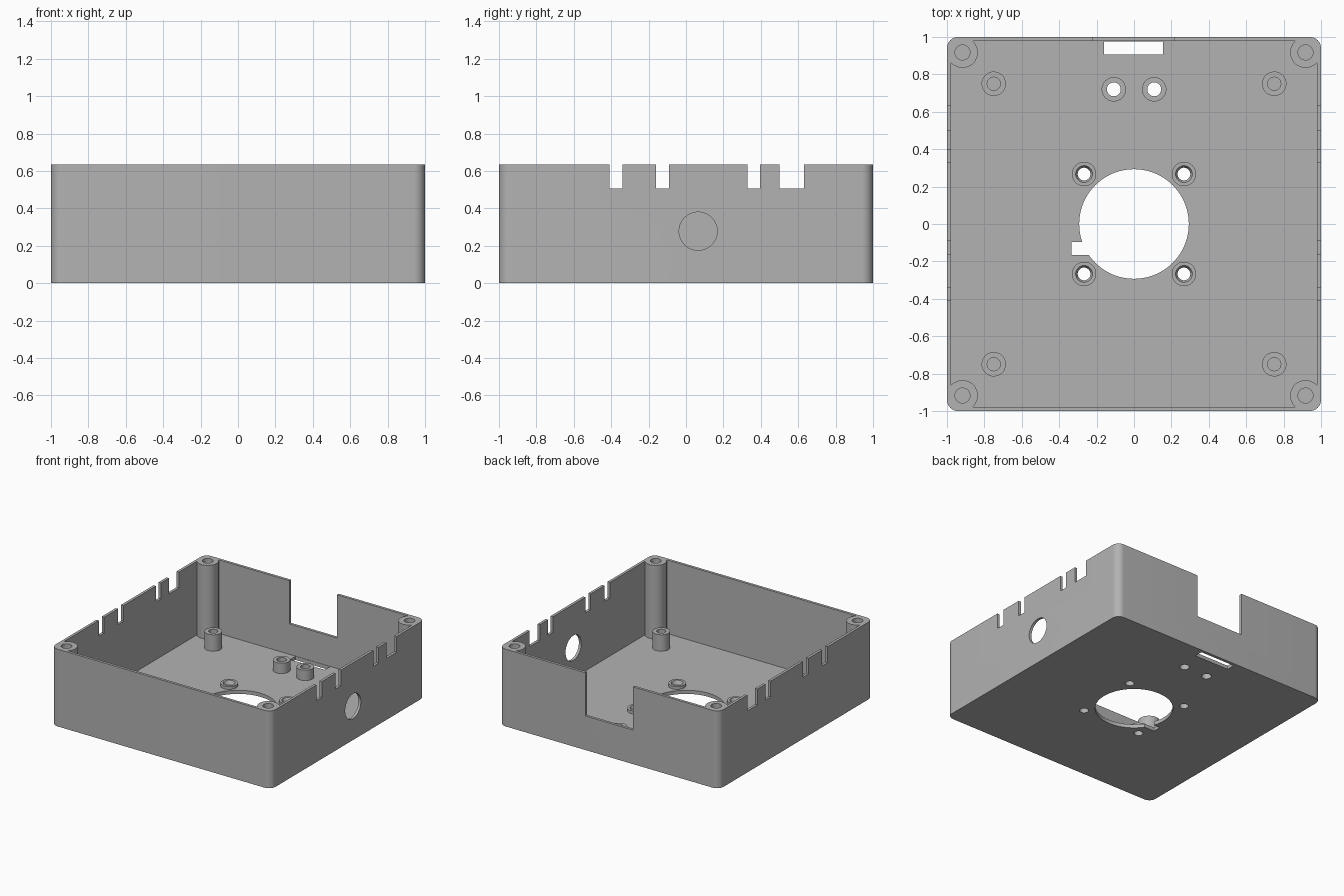
import bpy, bmesh, math

if "Cube" in bpy.data.objects:
    bpy.data.objects.remove(bpy.data.objects["Cube"])

HEIGHT, FLOOR, WALL = 0.635, 0.03, 0.022

plastic = bpy.data.materials.new("grey plastic")
plastic.use_nodes = True
GREY = (0.45, 0.45, 0.45, 1)
plastic.diffuse_color = GREY
plastic.node_tree.nodes["Principled BSDF"].inputs["Base Color"].default_value = GREY


def prism(name, outline, z0, z1):
    """Extrude a 2D outline from z0 to z1."""
    bm = bmesh.new()
    base = bm.faces.new([bm.verts.new((x, y, z0)) for x, y in outline])
    top = bmesh.ops.extrude_face_region(bm, geom=[base])["geom"]
    verts = [v for v in top if isinstance(v, bmesh.types.BMVert)]
    bmesh.ops.translate(bm, verts=verts, vec=(0, 0, z1 - z0))
    bmesh.ops.recalc_face_normals(bm, faces=bm.faces)
    mesh = bpy.data.meshes.new(name)
    bm.to_mesh(mesh)
    bm.free()
    mesh.materials.append(plastic)
    obj = bpy.data.objects.new(name, mesh)
    bpy.context.collection.objects.link(obj)
    return obj


def circle(x, y, r, n=48):
    return [(x + r * math.cos(2 * math.pi * i / n), y + r * math.sin(2 * math.pi * i / n))
            for i in range(n)]


def rounded_square(half, r, n=12):
    points = []
    for q, (sx, sy) in enumerate([(1, 1), (-1, 1), (-1, -1), (1, -1)]):
        for i in range(n + 1):
            a = math.pi / 2 * (q + i / n)
            points.append((sx * (half - r) + r * math.cos(a), sy * (half - r) + r * math.sin(a)))
    return points


def box(x0, x1, y0, y1, z0, z1):
    return prism("cutter", [(x0, y0), (x1, y0), (x1, y1), (x0, y1)], z0, z1)


def combine(target, tool, operation="DIFFERENCE"):
    mod = target.modifiers.new("combine", "BOOLEAN")
    mod.operation, mod.solver, mod.object = operation, "EXACT", tool
    bpy.context.view_layer.objects.active = target
    bpy.ops.object.modifier_apply(modifier=mod.name)
    bpy.data.objects.remove(tool)


def tube(name, x, y, z1, r, r_top, r_bottom, n=48):
    """Hollow boss standing on the floor, with an optionally tapered bore."""
    rings = [(r, FLOOR), (r, z1), (r_top, z1), (r_bottom, FLOOR)]
    bm = bmesh.new()
    loops = [[bm.verts.new((px, py, z)) for px, py in circle(x, y, rad, n)] for rad, z in rings]
    for k in range(4):
        a, b = loops[k], loops[(k + 1) % 4]
        for i in range(n):
            j = (i + 1) % n
            bm.faces.new((a[i], a[j], b[j], b[i]))
    bmesh.ops.recalc_face_normals(bm, faces=bm.faces)
    mesh = bpy.data.meshes.new(name)
    bm.to_mesh(mesh)
    bm.free()
    mesh.materials.append(plastic)
    obj = bpy.data.objects.new(name, mesh)
    bpy.context.collection.objects.link(obj)
    return obj


CORNERS = [(1, 1, "back_left"), (-1, 1, "back_right"), (-1, -1, "front_right"), (1, -1, "front_left")]

# Open box with thin walls
case = prism("case_shell", rounded_square(1, 0.06), 0, HEIGHT)
combine(case, prism("cutter", rounded_square(1 - WALL, 0.06 - WALL), FLOOR, HEIGHT + 0.1))

# Corner screw posts, flush with the rim, with blind holes
for sx, sy, _ in CORNERS:
    combine(case, prism("post", circle(sx * 0.917, sy * 0.917, 0.082), FLOOR / 2, HEIGHT), "UNION")
for sx, sy, _ in CORNERS:
    combine(case, prism("cutter", circle(sx * 0.917, sy * 0.917, 0.04), HEIGHT - 0.25, HEIGHT + 0.1))

# Rim slots through both side walls
for y0, y1 in [(-0.41, -0.34), (-0.16, -0.09), (0.33, 0.395), (0.5, 0.632)]:
    combine(case, box(-1.1, 1.1, y0, y1, 0.505, HEIGHT + 0.1))

# Back wall opening
combine(case, box(-0.218, 0.215, 0.95, 1.1, 0.28, HEIGHT + 0.1))

# Round side hole
side_hole = prism("cutter", circle(0, 0, 0.102, 64), -0.1, 0.1)
side_hole.rotation_euler = (0, math.pi / 2, 0)
side_hole.location = (1, 0.065, 0.278)
bpy.context.view_layer.update()
combine(case, side_hole)

# Floor openings: centre hole with key notch, rear slot and screw holes
combine(case, prism("cutter", circle(0, 0, 0.293, 96), -0.1, 0.1))
combine(case, box(-0.335, -0.2, -0.165, -0.097, -0.1, 0.1))
combine(case, box(-0.16, 0.155, 0.905, 0.975, -0.1, 0.1))
for sx, sy, _ in CORNERS:
    combine(case, prism("cutter", circle(sx * 0.267, sy * 0.267, 0.034), -0.1, 0.1))
for sx in (-1, 1):
    combine(case, prism("cutter", circle(sx * 0.108, 0.72, 0.037), -0.1, 0.1))

# Standoffs and bosses on the floor
parts = [case]
for sx, sy, place in CORNERS:
    parts.append(tube("standoff_" + place, sx * 0.75, sy * 0.75, 0.165, 0.065, 0.035, 0.035))
    parts.append(tube("centre_boss_" + place, sx * 0.267, sy * 0.267, 0.055, 0.065, 0.045, 0.034))
for sx, side in ((1, "left"), (-1, "right")):
    parts.append(tube("rear_standoff_" + side, sx * 0.108, 0.72, 0.115, 0.065, 0.037, 0.037))

# Smooth rounded surfaces, sharp edges
bpy.ops.object.select_all(action="DESELECT")
for part in parts:
    part.select_set(True)
bpy.context.view_layer.objects.active = case
bpy.ops.object.shade_smooth_by_angle(angle=math.radians(30))
